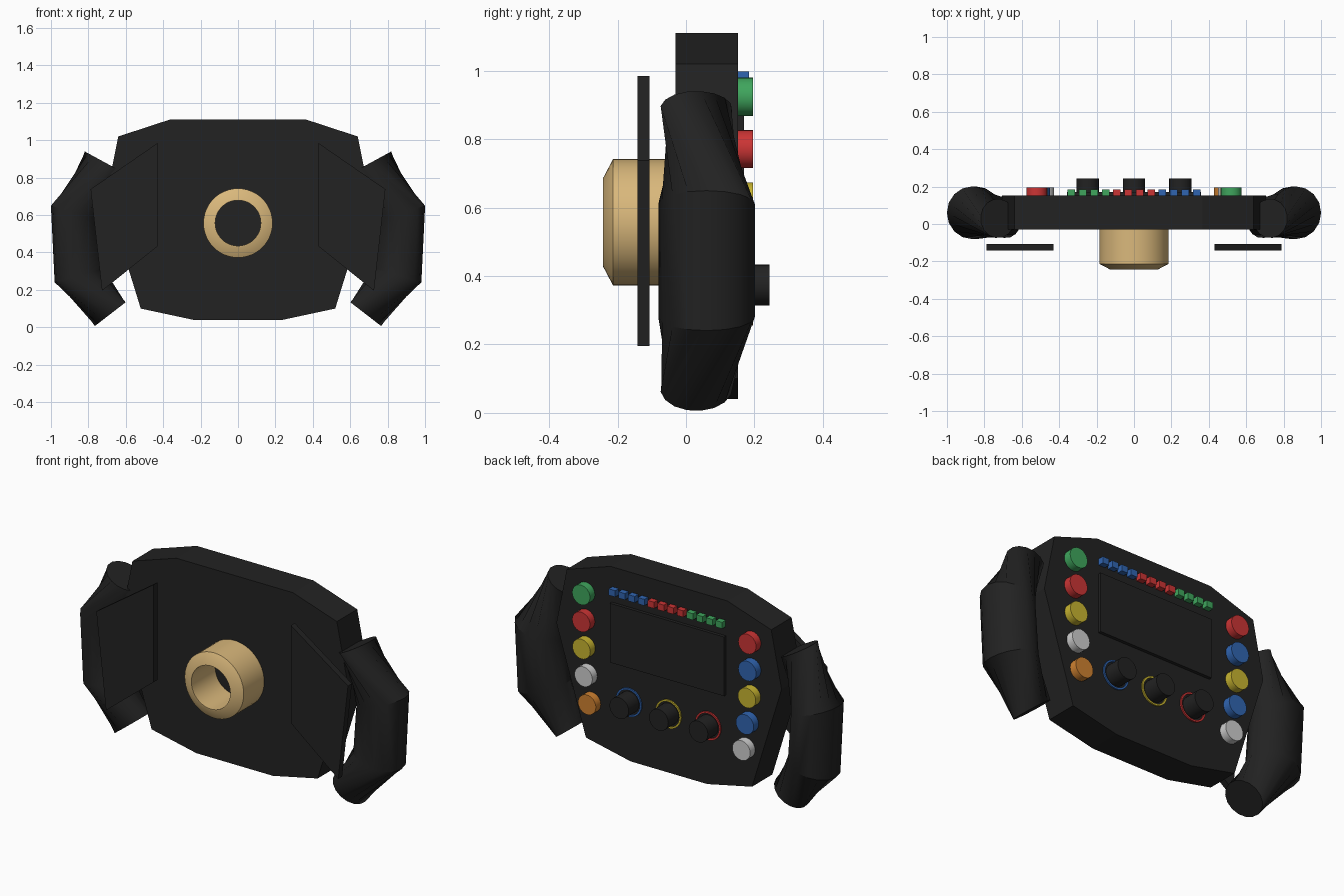
import bpy, bmesh, math
from mathutils import Vector

if "Cube" in bpy.data.objects:
    bpy.data.objects.remove(bpy.data.objects["Cube"])


def mat(name, rgb):
    m = bpy.data.materials.new(name)
    m.diffuse_color = (*rgb, 1)
    m.use_nodes = True
    m.node_tree.nodes["Principled BSDF"].inputs["Base Color"].default_value = m.diffuse_color
    return m


M = {
    "black": mat("black", (0.016, 0.016, 0.016)),
    "gold": mat("gold", (0.70, 0.48, 0.20)),
    "red": mat("red", (0.60, 0.035, 0.035)),
    "green": mat("green", (0.05, 0.38, 0.11)),
    "blue": mat("blue", (0.03, 0.13, 0.44)),
    "yellow": mat("yellow", (0.58, 0.46, 0.03)),
    "white": mat("white", (0.62, 0.62, 0.62)),
    "orange": mat("orange", (0.62, 0.22, 0.03)),
}


def finish(name, bm, colour, smooth=False):
    bmesh.ops.recalc_face_normals(bm, faces=bm.faces)
    me = bpy.data.meshes.new(name)
    bm.to_mesh(me)
    bm.free()
    me.materials.append(M[colour])
    ob = bpy.data.objects.new(name, me)
    bpy.context.collection.objects.link(ob)
    if smooth:
        bpy.ops.object.select_all(action='DESELECT')
        ob.select_set(True)
        bpy.context.view_layer.objects.active = ob
        bpy.ops.object.shade_smooth_by_angle(angle=math.radians(30))
    return ob


def plate(name, outline, y0, y1, colour):
    """Extrude an (x, z) outline along y."""
    bm = bmesh.new()
    f = bm.faces.new([bm.verts.new((x, y0, z)) for x, z in outline])
    ext = bmesh.ops.extrude_face_region(bm, geom=[f])["geom"]
    for v in ext:
        if isinstance(v, bmesh.types.BMVert):
            v.co.y = y1
    return finish(name, bm, colour)


def box(name, x, z, w, h, y0, y1, colour):
    pts = [(x - w / 2, z - h / 2), (x + w / 2, z - h / 2),
           (x + w / 2, z + h / 2), (x - w / 2, z + h / 2)]
    return plate(name, pts, y0, y1, colour)


def loft(name, rings, colour, closed=False):
    """Skin a list of vertex rings; cap the ends unless closed in a loop."""
    bm = bmesh.new()
    vs = [[bm.verts.new(p) for p in r] for r in rings]
    n = len(vs[0])
    pairs = list(zip(vs, vs[1:])) + ([(vs[-1], vs[0])] if closed else [])
    for a, b in pairs:
        for i in range(n):
            j = (i + 1) % n
            bm.faces.new((a[i], a[j], b[j], b[i]))
    if not closed:
        bm.faces.new(vs[0])
        bm.faces.new(vs[-1])
    return finish(name, bm, colour, True)


def lathe(name, x, z, profile, colour, n=24, closed=False):
    """Turn an (r, y) profile about an axis along y."""
    rings = [[(x + r * math.cos(2 * math.pi * i / n), y,
               z + r * math.sin(2 * math.pi * i / n)) for i in range(n)]
             for r, y in profile]
    return loft(name, rings, colour, closed)


# main body plate
half = [(0.365, 1.11), (0.64, 1.02), (0.705, 0.70), (0.52, 0.10), (0.24, 0.04)]
plate("body", half + [(-x, z) for x, z in reversed(half)], -0.03, 0.152, "black")

# hollow mounting hub at the front
lathe("hub", 0, 0.557, [(0.185, -0.03), (0.185, -0.213), (0.128, -0.243),
                        (0.122, -0.243), (0.122, -0.03)], "gold", 48, True)

# handles: (centre x, y, z), radius, outward direction (x, z), twist
sections = [((0.728, 0.03, 0.89), 0.105, (0.877, 0.48), -60),
            ((0.865, 0.06, 0.61), 0.141, (0.96, 0.28), 0),
            ((0.845, 0.06, 0.28), 0.141, (0.96, -0.28), 0),
            ((0.683, 0.03, 0.07), 0.105, (0.79, -0.61), -60)]
for side, s in (("right", 1), ("left", -1)):
    rings = []
    for c, r, u, tw in sections:
        u = Vector((u[0], 0, u[1])).normalized()
        ring = []
        for i in range(16):
            a = 2 * math.pi * i / 16 + math.radians(tw)
            p = Vector(c) + r * (u * math.cos(a) + Vector((0, 1, 0)) * math.sin(a))
            ring.append((s * p.x, p.y, p.z))
        rings.append(ring)
    loft(side + "_handle", rings, "black")

    # shift paddle
    plate(side + "_paddle", [(s * x, z) for x, z in
          ((0.43, 0.985), (0.43, 0.433), (0.727, 0.195), (0.788, 0.738))],
          -0.142, -0.107, "black")

# screen
box("screen", 0, 0.743, 0.715, 0.335, 0.15, 0.17, "black")

# row of indicator lights
for i in range(12):
    box(f"light_{i + 1}", -0.335 + i * 0.0609, 0.98, 0.04, 0.036, 0.15, 0.184,
        ("green", "red", "blue")[i // 4])

# push buttons in two columns
columns = {1: ("green", "red", "yellow", "white", "orange"),
           -1: ("red", "blue", "yellow", "blue", "white")}
xs = (0.52, 0.52, 0.518, 0.505, 0.483)
for s, cols in columns.items():
    for i, c in enumerate(cols):
        lathe(f"{'right' if s > 0 else 'left'}_button_{i + 1}", s * xs[i],
              0.924 - i * 0.153, [(0.056, 0.15), (0.056, 0.196)], c)

# rotary knobs with coloured rings
for x, c in ((0.248, "blue"), (0, "yellow"), (-0.248, "red")):
    lathe(c + "_knob", x, 0.374, [(0.06, 0.15), (0.06, 0.244)], "black")
    lathe(c + "_knob_ring", x, 0.374, [(0.08, 0.15), (0.08, 0.16),
                                       (0.07, 0.16), (0.07, 0.15)], c, 32, True)
